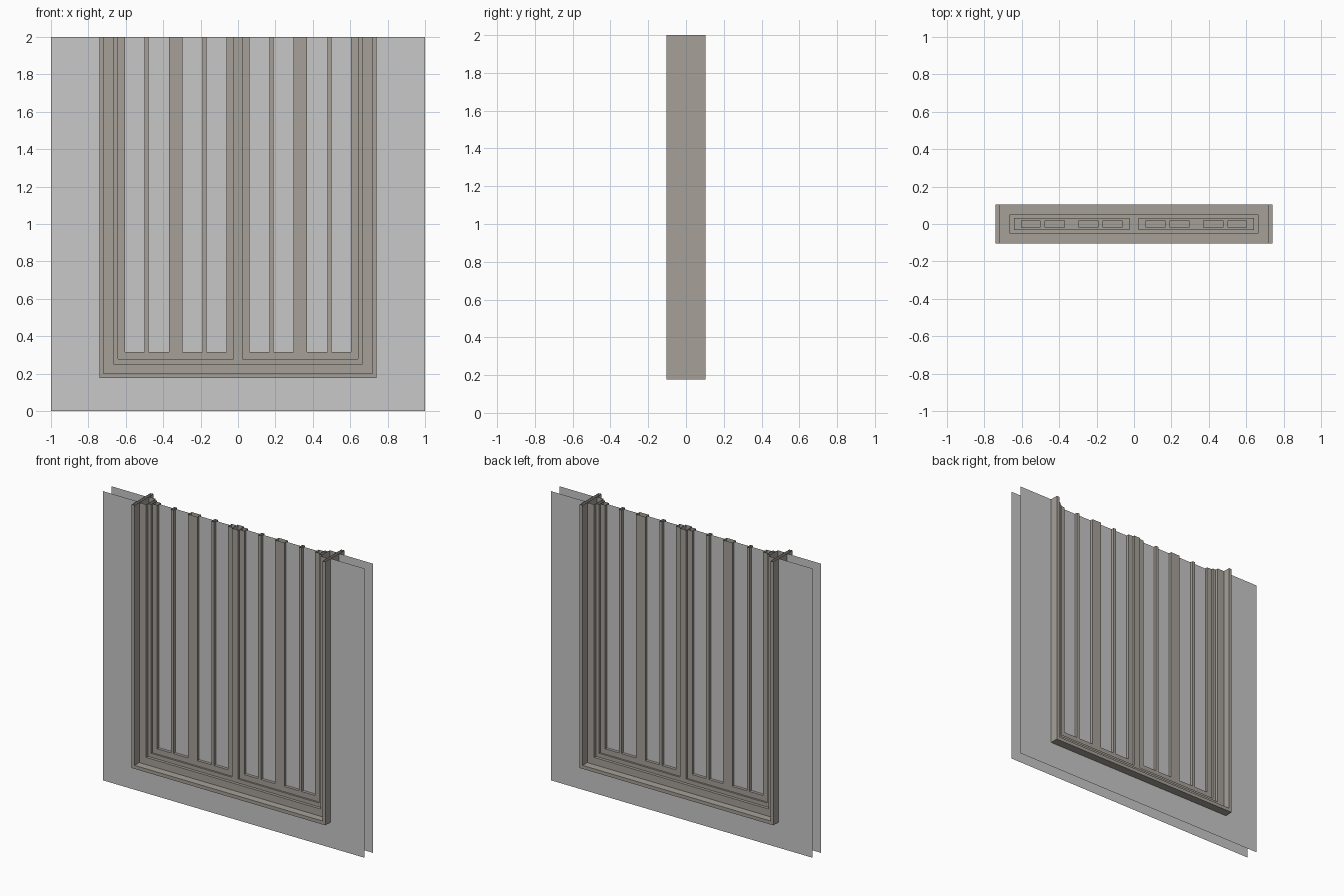
import bpy, bmesh

if "Cube" in bpy.data.objects:
    bpy.data.objects.remove(bpy.data.objects["Cube"])

TOP = 2.0


def material(name, rgb):
    m = bpy.data.materials.new(name)
    m.diffuse_color = (*rgb, 1)
    m.use_nodes = True
    m.node_tree.nodes["Principled BSDF"].inputs["Base Color"].default_value = m.diffuse_color
    return m


WALL = material("pale_grey_wall", (0.58, 0.58, 0.58))
GLASS = material("grey_glass", (0.57, 0.57, 0.57))
FRAME = material("warm_grey_frame", (0.38, 0.355, 0.315))

# Corner numbers of each side of a box (index = 4*x + 2*y + z), wound outward
SIDES = {"L": (0, 1, 3, 2), "R": (4, 6, 7, 5), "F": (0, 4, 5, 1),
         "K": (2, 3, 7, 6), "B": (0, 2, 6, 4), "T": (1, 5, 7, 3)}


def build(name, mat, boxes):
    """Boxes are (x0, x1, half_depth, z0, z1, sides to keep)."""
    bm = bmesh.new()
    for x0, x1, d, z0, z1, sides in boxes:
        v = [bm.verts.new((x, y, z)) for x in (x0, x1) for y in (-d, d) for z in (z0, z1)]
        for s in sides:
            bm.faces.new([v[i] for i in SIDES[s]])
    loose = [v for v in bm.verts if not v.link_faces]
    bmesh.ops.delete(bm, geom=loose, context="VERTS")
    mesh = bpy.data.meshes.new(name)
    bm.to_mesh(mesh)
    bm.free()
    mesh.materials.append(mat)
    ob = bpy.data.objects.new(name, mesh)
    bpy.context.collection.objects.link(ob)
    return ob


def upright(x0, x1, d, z0, sides="LRFK"):
    # hollow post, cut off open at the top
    return (x0, x1, d, z0, TOP, sides)


# Front and back wall skins around the opening
build("wall_skins", WALL, [
    (-1, 1, 0.045, 0, 0.18, "FK"),
    (-1, -0.741, 0.045, 0.18, TOP, "FK"),
    (0.741, 1, 0.045, 0.18, TOP, "FK")])

# Outer casing: thin, projects past both walls
build("outer_casing", FRAME, [
    upright(-0.741, -0.719, 0.103, 0.177, "LRFKB"),
    upright(0.719, 0.741, 0.103, 0.177, "LRFKB"),
    (-0.719, 0.719, 0.103, 0.177, 0.201, "FKBT")])

# Main window frame, stepped back
build("main_frame", FRAME, [
    upright(-0.719, -0.666, 0.052, 0.201, "RFK"),
    upright(0.666, 0.719, 0.052, 0.201, "LFK"),
    (-0.666, 0.666, 0.052, 0.201, 0.251, "FKT")])

# Inner stop with the centre post
build("inner_stop", FRAME, [
    upright(-0.666, -0.642, 0.032, 0.251, "RFK"),
    upright(0.642, 0.666, 0.032, 0.251, "LFK"),
    upright(-0.024, 0.024, 0.032, 0.251),
    (-0.642, -0.024, 0.032, 0.251, 0.278, "FKT"),
    (0.024, 0.642, 0.032, 0.251, 0.278, "FKT")])

# Sashes: stiles, meeting stile, thin glazing bars and bottom rail, mirrored
sash = []
for s in (-1, 1):
    for a, b in ((0.024, 0.062), (0.168, 0.190), (0.297, 0.369),
                 (0.479, 0.500), (0.604, 0.642)):
        x0, x1 = sorted((s * a, s * b))
        sash.append(upright(x0, x1, 0.02, 0.278))
    for a, b in ((0.062, 0.168), (0.190, 0.297), (0.369, 0.479), (0.500, 0.604)):
        x0, x1 = sorted((s * a, s * b))
        sash.append((x0, x1, 0.02, 0.278, 0.315, "FKT"))
build("sashes", FRAME, sash)

# Glass panes in the middle of the sashes
build("glass_panes", GLASS, [
    (min(s * a, s * b), max(s * a, s * b), 0, 0.315, TOP, "F")
    for s in (-1, 1)
    for a, b in ((0.062, 0.168), (0.190, 0.297), (0.369, 0.479), (0.500, 0.604))])
